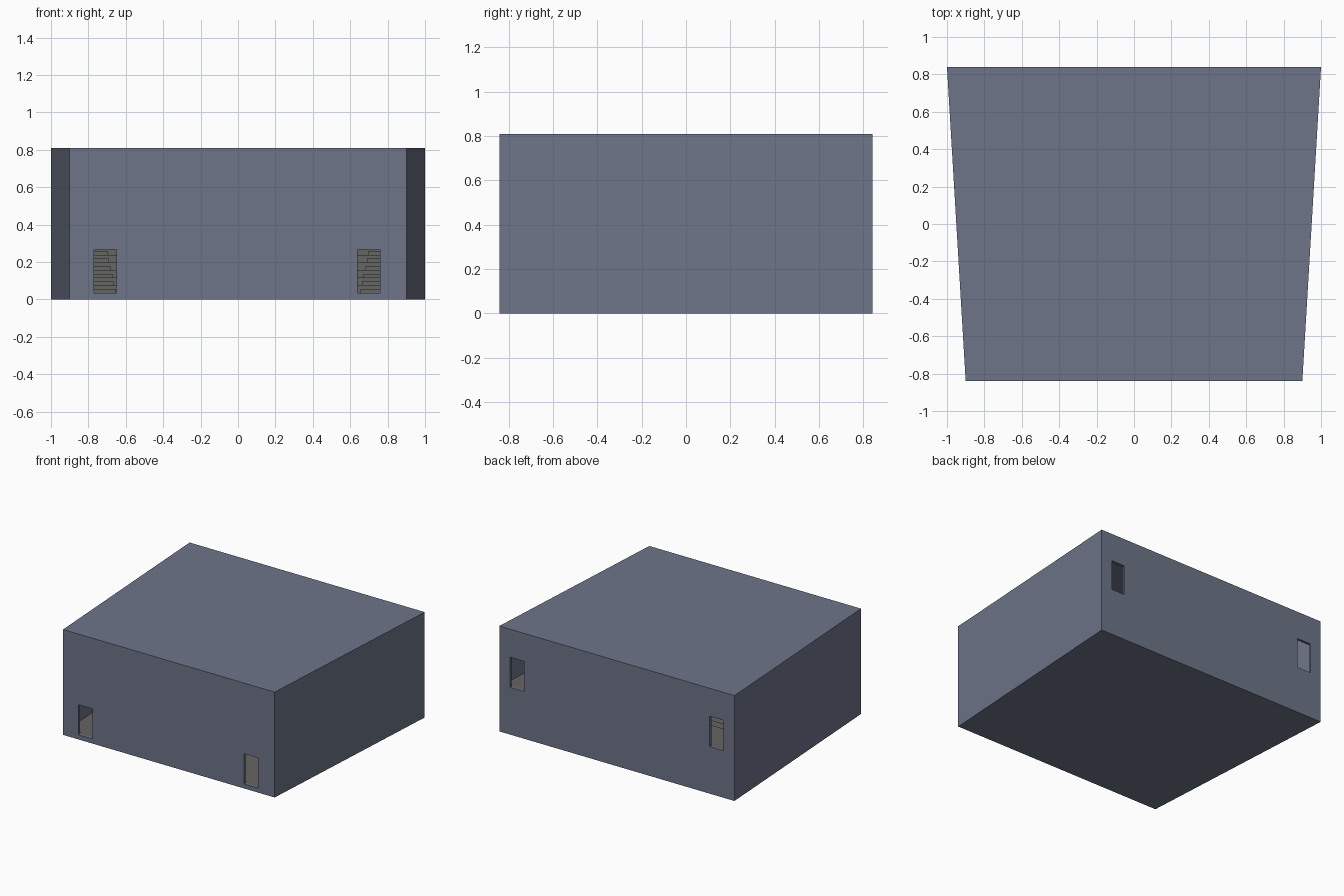
import bpy, bmesh

if "Cube" in bpy.data.objects:
    bpy.data.objects.remove(bpy.data.objects["Cube"])

D, H = 0.84, 0.81            # half depth and height
WALL = 0.02                  # wall thickness
SLOPE = 0.1 / (2 * D)        # outward slant of the side walls
FLOOR, TOP = 0.035, 0.36     # lower and upper floor heights
ROWS, Y0, Y1 = 8, -0.42, 0.54


def material(name, rgb):
    m = bpy.data.materials.new(name)
    m.diffuse_color = (*rgb, 1)
    m.use_nodes = True
    m.node_tree.nodes["Principled BSDF"].inputs["Base Color"].default_value = m.diffuse_color
    return m


blue = material("slate blue wall", (0.155, 0.178, 0.25))
grey = material("grey floor", (0.13, 0.128, 0.125))


def side(y, base=0.95):
    """x of a line parallel to the slanted side wall"""
    return base + SLOPE * y


def prism(bm, plan, z0, z1):
    """Extrude a counter-clockwise plan outline from z0 to z1"""
    lo = [bm.verts.new((x, y, z0)) for x, y in plan]
    f = bm.faces.new(lo)
    r = bmesh.ops.extrude_face_region(bm, geom=[f], use_keep_orig=True)
    for v in r["geom"]:
        if isinstance(v, bmesh.types.BMVert):
            v.co.z = z1


def trapezoid(y0, y1, base):
    return [(-side(y0, base), y0), (side(y0, base), y0),
            (side(y1, base), y1), (-side(y1, base), y1)]


def finish(name, bm, mat):
    bmesh.ops.recalc_face_normals(bm, faces=bm.faces)
    me = bpy.data.meshes.new(name)
    bm.to_mesh(me)
    bm.free()
    me.materials.append(mat)
    ob = bpy.data.objects.new(name, me)
    bpy.context.collection.objects.link(ob)
    return ob


def block(name, plan, z0, z1, mat):
    bm = bmesh.new()
    prism(bm, plan, z0, z1)
    return finish(name, bm, mat)


# Hollow building shell with low front doors and high back doors
shell = block("hall_shell", trapezoid(-D, D, 0.95), 0, H, blue)
cutters = [block("room_cutter", trapezoid(-D + WALL, D - WALL, 0.95 - WALL),
                 0.03, H - WALL, blue)]
for name, x0, x1, y, z in (("front_left", -0.77, -0.65, -D, FLOOR),
                           ("front_right", 0.64, 0.76, -D, FLOOR),
                           ("back_left", -0.908, -0.79, D, TOP + 0.003),
                           ("back_right", 0.79, 0.908, D, TOP + 0.003)):
    plan = [(x0, y - 0.05), (x1, y - 0.05), (x1, y + 0.05), (x0, y + 0.05)]
    cutters.append(block(name + "_door_cutter", plan, z, z + 0.232, blue))
for c in cutters:
    m = shell.modifiers.new(c.name, 'BOOLEAN')
    m.operation, m.solver, m.object = 'DIFFERENCE', 'EXACT', c
    c.hide_render = True
    c.hide_viewport = True

# Lower floor of the room
IN = 0.95 - WALL
block("lower_floor", trapezoid(-D + WALL, D - WALL, IN), 0.029, FLOOR, grey)

# Stepped tiers across the room; the last one reaches the back wall
run, rise = (Y1 - Y0) / (ROWS - 1), (TOP - FLOOR) / ROWS
bm = bmesh.new()
for i in range(ROWS):
    y = Y0 + i * run
    y_end = D - WALL if i == ROWS - 1 else y + run
    prism(bm, trapezoid(y, y_end, IN), FLOOR, FLOOR + (i + 1) * rise)
finish("seating_tiers", bm, grey)

# Half-height aisle steps along both side walls
bm = bmesh.new()
for i in range(ROWS):
    y1 = Y0 + i * run
    y0 = y1 - run / 2
    for s in (1, -1):
        plan = [(s * side(y0, 0.685), y0), (s * side(y0, IN), y0),
                (s * side(y1, IN), y1), (s * side(y1, 0.685), y1)]
        prism(bm, plan, FLOOR, FLOOR + (i + 0.5) * rise)
finish("aisle_steps", bm, grey)
